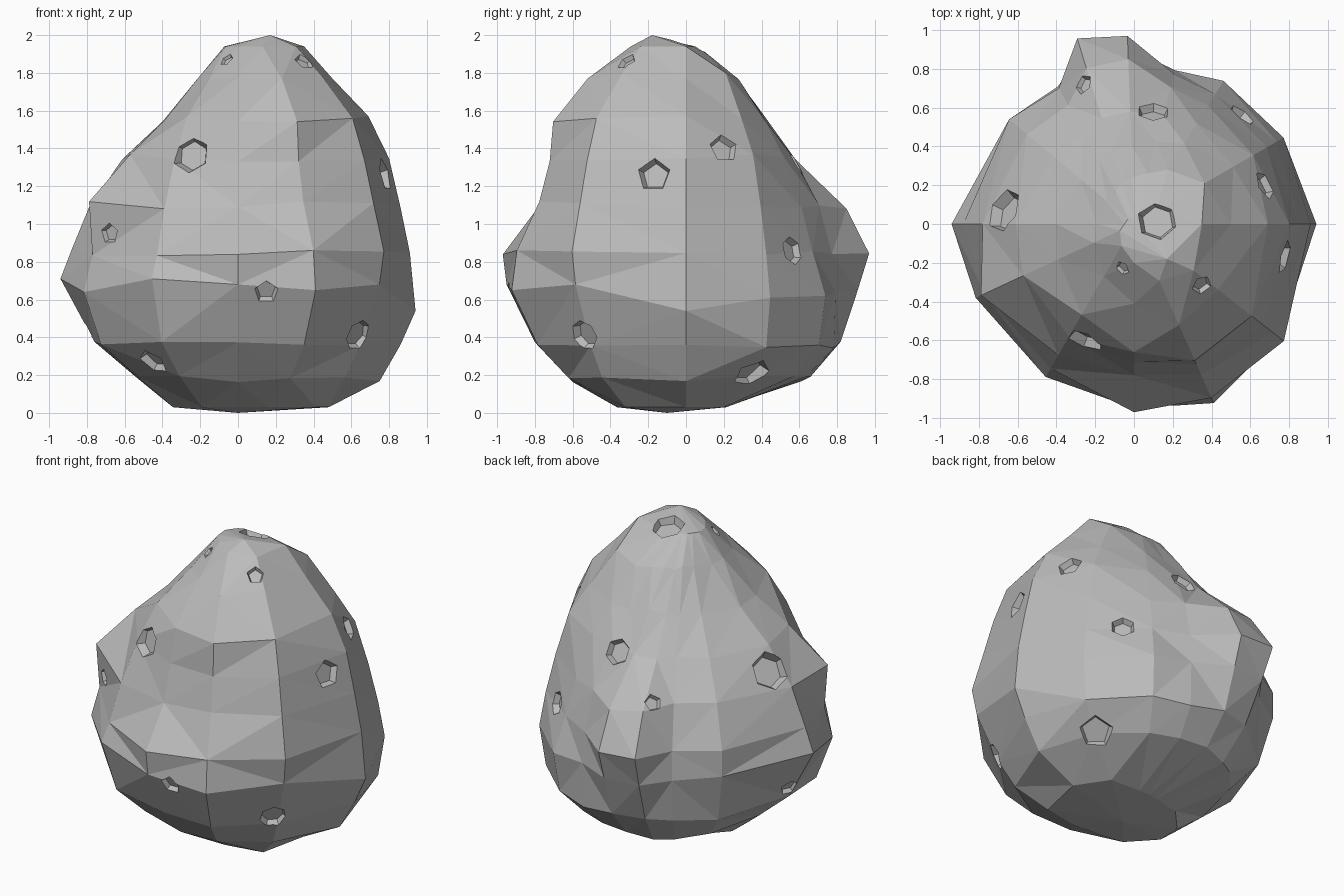
import bpy, bmesh, math, random
from mathutils import Vector
from mathutils.bvhtree import BVHTree

if "Cube" in bpy.data.objects:
    bpy.data.objects.remove(bpy.data.objects["Cube"])

random.seed(4)

stone = bpy.data.materials.new("grey stone")
stone.diffuse_color = (0.5, 0.5, 0.5, 1)
stone.use_nodes = True
stone.node_tree.nodes["Principled BSDF"].inputs["Base Color"].default_value = stone.diffuse_color

# Boulder: stacked rings, radius per direction, read upwards
# (the 92 and 107 degree columns form the spur at the back)
angles = [0, 30, 58, 75, 92, 107, 119, 140, 180, 205, 240, 270, 294, 322]
rings = {
    0.03: [.48, .40, .25, .22, .20, .20, .20, .25, .34, .38, .38, .35, .40, .52],
    0.18: [.75, .69, .67, .66, .66, .64, .62, .58, .54, .59, .62, .60, .68, .72],
    0.36: [.86, .85, .83, .81, .82, .80, .76, .75, .76, .80, .81, .80, .86, .82],
    0.65: [.94, .89, .87, .82, .91, .92, .81, .84, .94, .90, .91, .95, 1.01, .95],
    0.85: [.91, .85, .79, .80, .97, 1.0, .80, .84, .88, .85, .86, .97, .98, .98],
    1.10: [.86, .79, .72, .73, .85, .84, .70, .72, .78, .87, .78, .78, .85, .91],
    1.35: [.80, .71, .61, .58, .58, .57, .53, .55, .61, .63, .67, .71, .79, .85],
    1.56: [.69, .59, .49, .44, .41, .39, .37, .36, .40, .43, .54, .66, .77, .77],
    1.78: [.50, .42, .33, .27, .24, .22, .19, .18, .19, .23, .31, .41, .57, .55],
    1.94: [.35, .13, .06, .05, .04, .04, .04, .04, .05, .08, .13, .20, .32, .39],
}
# uneven height of the widest ridge
ridge = [.54, .61, .62, .64, .65, .65, .65, .68, .71, .64, .71, .68, .65, .68]
bm = bmesh.new()
loops = []
for z, radii in rings.items():
    wobble = 0.02 if 0.1 < z < 1.9 and z != 0.65 else 0.0
    heights = ridge if z == 0.65 else [z] * len(angles)
    loops.append([bm.verts.new((r * math.cos(math.radians(a)), r * math.sin(math.radians(a)),
                                h + random.uniform(-wobble, wobble)))
                  for a, r, h in zip(angles, radii, heights)])
n = len(angles)
for low, high in zip(loops, loops[1:]):
    for i in range(n):
        j = (i + 1) % n
        bm.faces.new((low[i], low[j], high[j], high[i]))
base, peak = bm.verts.new((0, -0.1, 0)), bm.verts.new((0.17, -0.18, 2.0))
for i in range(n):
    j = (i + 1) % n
    bm.faces.new((loops[0][j], loops[0][i], base))
    bm.faces.new((loops[-1][i], loops[-1][j], peak))
bmesh.ops.triangulate(bm, faces=bm.faces[:], quad_method='SHORT_EDGE')
bmesh.ops.recalc_face_normals(bm, faces=bm.faces[:])
tree = BVHTree.FromBMesh(bm)
mesh = bpy.data.meshes.new("boulder")
bm.to_mesh(mesh)
bm.free()
mesh.materials.append(stone)
boulder = bpy.data.objects.new("boulder", mesh)
bpy.context.collection.objects.link(boulder)

# Pits: (side seen from, two grid coordinates, radius, corners)
pits = [
    ("front", -.25, 1.37, .10, 6), ("front", -.06, 1.87, .04, 5), ("front", .35, 1.86, .055, 5),
    ("front", -.68, .95, .055, 5), ("front", .15, .64, .065, 5), ("front", .64, .41, .085, 7),
    ("front", -.45, .27, .085, 5),
    ("right", -.17, 1.26, .09, 5), ("right", .20, 1.40, .08, 5),
    ("right", .56, .86, .075, 6), ("right", .35, .20, .11, 5),
    ("top", .12, .02, .105, 6), ("top", .10, .58, .085, 6), ("top", -.26, .72, .055, 5),
    ("top", -.67, .07, .12, 6), ("left", .03, .45, .06, 5),
]
views = {
    "front": lambda a, b: ((a, -3, b), (0, 1, 0)),
    "right": lambda a, b: ((3, a, b), (-1, 0, 0)),
    "left": lambda a, b: ((-3, a, b), (1, 0, 0)),
    "top": lambda a, b: ((a, b, 4), (0, 0, -1)),
}
cut = bmesh.new()
for side, a, b, r, corners in pits:
    start, ray = views[side](a, b)
    hit, normal, _, _ = tree.ray_cast(Vector(start), Vector(ray))
    if hit is None:
        continue
    turn = normal.to_track_quat('Z', 'Y').to_matrix().to_4x4()
    turn.translation = hit
    depth = 0.45 * r
    # tapered prism from the pit floor to the same height above the surface
    bmesh.ops.create_cone(cut, cap_ends=True, segments=corners, radius1=r * .78,
                          radius2=r * 1.22, depth=2 * depth, matrix=turn)
cut_mesh = bpy.data.meshes.new("pit_cutter")
cut.to_mesh(cut_mesh)
cut.free()
cut_mesh.materials.append(stone)
cutter = bpy.data.objects.new("pit_cutter", cut_mesh)
bpy.context.collection.objects.link(cutter)
cutter.hide_render = True

# Carve the pits, then drop the cutter
mod = boulder.modifiers.new("pits", 'BOOLEAN')
mod.operation, mod.solver, mod.object = 'DIFFERENCE', 'EXACT', cutter
bpy.context.view_layer.objects.active = boulder
boulder.select_set(True)
bpy.ops.object.modifier_apply(modifier=mod.name)
bpy.data.objects.remove(cutter)
